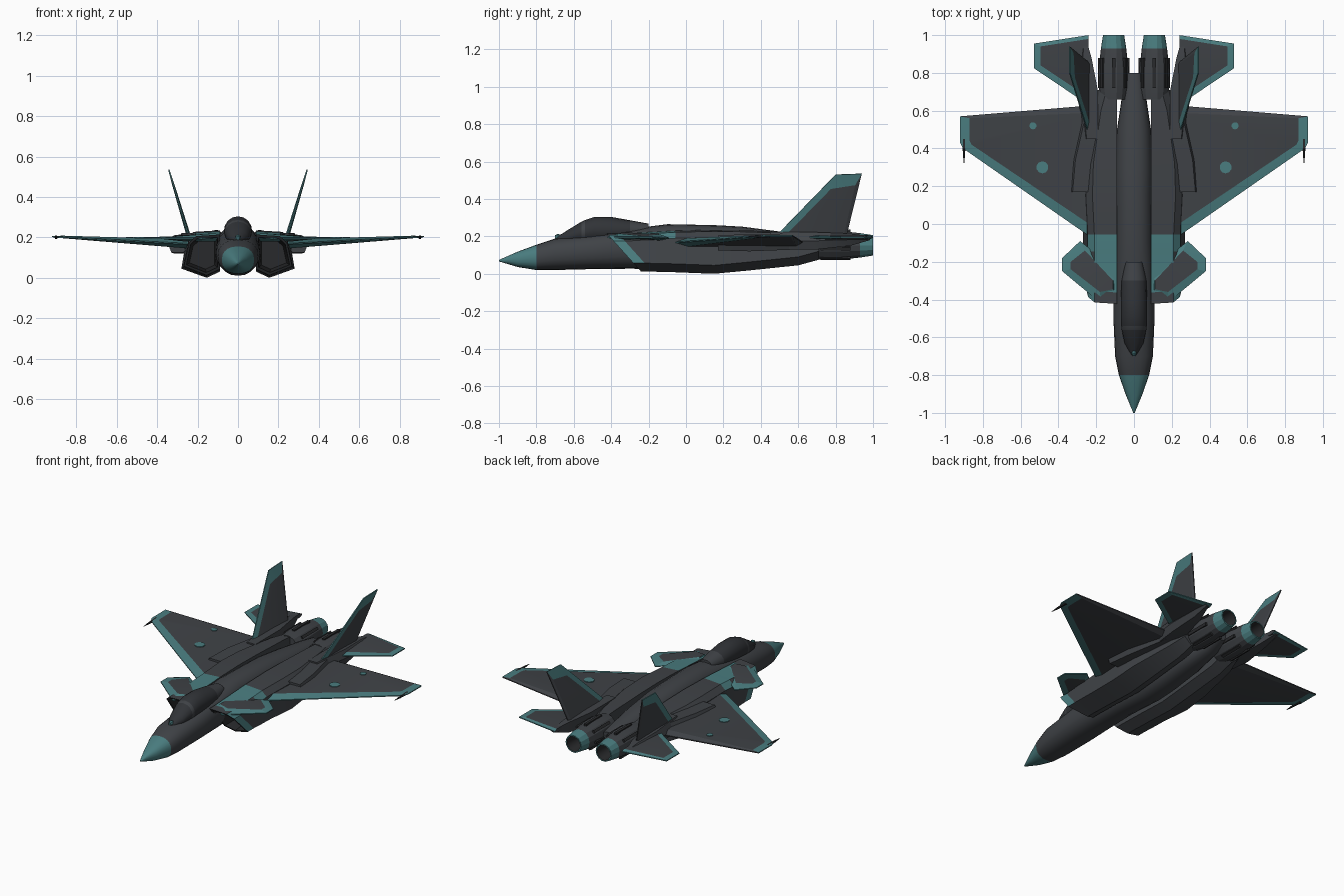
import bpy, bmesh
from math import sin, cos, pi, copysign
from mathutils import Vector, Matrix

default_cube = bpy.data.objects.get("Cube")
if default_cube:
    bpy.data.objects.remove(default_cube, do_unlink=True)


def make_material(name, colour):
    material = bpy.data.materials.new(name)
    material.use_nodes = True
    material.diffuse_color = (*colour, 1)
    shader = material.node_tree.nodes["Principled BSDF"]
    shader.inputs["Base Color"].default_value = (*colour, 1)
    shader.inputs["Roughness"].default_value = 0.7
    return material


GREY, TEAL, DARK, GLASS = range(4)
MATERIALS = [
    make_material("charcoal grey", (0.05, 0.055, 0.062)),
    make_material("muted teal", (0.068, 0.205, 0.215)),
    make_material("dark metal", (0.022, 0.023, 0.025)),
    make_material("canopy glass", (0.03, 0.033, 0.038)),
]


def finish(name, bm, rule=None, mirror=True, angle=35):
    """Turn a bmesh into an object, colour it by rule and mirror it."""
    bmesh.ops.recalc_face_normals(bm, faces=bm.faces)
    if rule:
        for face in bm.faces:
            face.material_index = rule(face.calc_center_median(), face.normal)
    mesh = bpy.data.meshes.new(name)
    bm.to_mesh(mesh)
    bm.free()
    for material in MATERIALS:
        mesh.materials.append(material)
    obj = bpy.data.objects.new(name, mesh)
    bpy.context.collection.objects.link(obj)
    bpy.ops.object.select_all(action="DESELECT")
    obj.select_set(True)
    bpy.context.view_layer.objects.active = obj
    bpy.ops.object.shade_smooth_by_angle(angle=angle * pi / 180)
    if mirror:
        obj.modifiers.new("Mirror", "MIRROR").use_mirror_merge = False
    return obj


def loft(name, rings, rule=None, mirror=True, caps=(True, True), angle=35):
    """Skin a row of equal-length point rings."""
    bm = bmesh.new()
    rows = [[bm.verts.new(p) for p in ring] for ring in rings]
    count = len(rows[0])
    for a, b in zip(rows, rows[1:]):
        for i in range(count):
            j = (i + 1) % count
            bm.faces.new((a[i], a[j], b[j], b[i]))
    for row, wanted in zip((rows[0], rows[-1]), caps):
        if wanted:
            bm.faces.new(row)
    return finish(name, bm, rule, mirror, angle)


def oval(y, half_width, bottom, top, x=0, sides=20, power=0.85):
    ring = []
    for k in range(sides):
        c, s = cos(2 * pi * k / sides), sin(2 * pi * k / sides)
        ring.append(Vector((
            x + half_width * copysign(abs(c) ** power, c), y,
            (top + bottom) / 2 + (top - bottom) / 2 * copysign(abs(s) ** power, s))))
    return ring


def panel(name, outer, inner, teal_edges, up=(0, 0, 1), edge=0.003):
    """Thin lens-shaped surface: a bevelled border round a thicker middle."""
    bm = bmesh.new()
    up = Vector(up).normalized()
    count = len(outer)
    sides = []
    for sign in (1, -1):
        rim = [bm.verts.new(Vector(p) + up * edge * sign) for p in outer]
        mid = [bm.verts.new(Vector(p[:3]) + up * p[3] * sign) for p in inner]
        bm.faces.new(mid)
        sides.append(rim)
        for i in range(count):
            j = (i + 1) % count
            face = bm.faces.new((rim[i], rim[j], mid[j], mid[i]))
            face.material_index = TEAL if i in teal_edges else GREY
    for i in range(count):
        j = (i + 1) % count
        face = bm.faces.new((sides[0][i], sides[0][j], sides[1][j], sides[1][i]))
        face.material_index = TEAL if i in teal_edges else GREY
    return finish(name, bm, angle=12)


# Central fuselage with painted nose cone: y, half width, bottom, top
fuselage = [
    (-1, 0.004, 0.066, 0.074), (-0.9, 0.045, 0.036, 0.118), (-0.8, 0.08, 0.02, 0.155),
    (-0.7, 0.1, 0.02, 0.188), (-0.5, 0.109, 0.025, 0.21), (-0.3, 0.108, 0.027, 0.24),
    (-0.1, 0.1, 0.025, 0.265), (0.15, 0.1, 0.01, 0.26), (0.3, 0.1, 0.02, 0.252),
    (0.5, 0.09, 0.045, 0.226), (0.7, 0.06, 0.08, 0.2), (0.8, 0.04, 0.13, 0.18)]
loft("fuselage", [oval(*s) for s in fuselage],
     lambda c, n: TEAL if c.y < -0.8 else GREY, mirror=False)

# Canopy with one frame arch
canopy = [
    (-0.7, 0.012, 0.16, 0.19), (-0.63, 0.05, 0.16, 0.235), (-0.56, 0.065, 0.16, 0.278),
    (-0.54, 0.068, 0.16, 0.287), (-0.49, 0.07, 0.16, 0.304), (-0.4, 0.07, 0.16, 0.304),
    (-0.3, 0.065, 0.18, 0.286), (-0.2, 0.045, 0.2, 0.268)]
loft("canopy", [oval(*s, sides=16, power=1) for s in canopy],
     lambda c, n: GREY if -0.56 < c.y < -0.54 or c.y > -0.28 else GLASS, mirror=False)
loft("sensor_ball", [oval(y, r, 0.19 - r, 0.2 + r, sides=8)
                     for y, r in ((-0.7, 0.006), (-0.685, 0.014), (-0.665, 0.006))],
     lambda c, n: TEAL, mirror=False)


# Engine ducts with slanted intakes
def duct_ring(y, wide, bottom, top, slant=0, shrink=1):
    profile = [(0.09, bottom + 0.03), (0.155, bottom), (wide, bottom + 0.045),
               (wide - 0.025, top - 0.04), (wide - 0.06, top - 0.008), (0.09, top)]
    mid = Vector((0.175, 0, (bottom + top) / 2))
    ring = []
    for x, z in profile:
        p = mid + (Vector((x, 0, z)) - mid) * shrink
        p.y = y + slant * (0.2 - p.z)
        ring.append(p)
    return ring


def duct_paint(c, n):
    if c.z > 0.19 and n.z > 0.5 and (-0.14 < c.y < -0.06 or -0.31 < c.y < -0.25):
        return TEAL
    if n.x > 0.6 and c.y < -0.27:
        return TEAL
    return GREY


lip = (0.268, 0.012, 0.214)
loft("engine_duct", [
    duct_ring(-0.41, *lip, slant=0.9, shrink=0.86), duct_ring(-0.41, *lip, slant=0.9),
    duct_ring(-0.35, *lip, slant=0.9), duct_ring(-0.145, 0.27, 0.01, 0.225),
    duct_ring(-0.055, 0.27, 0.008, 0.23), duct_ring(0.15, 0.28, 0, 0.235),
    duct_ring(0.32, 0.275, 0.016, 0.232), duct_ring(0.6, 0.235, 0.045, 0.222),
    duct_ring(0.71, 0.205, 0.075, 0.215)], duct_paint, caps=(False, True), angle=25)
loft("intake_throat", [
    duct_ring(-0.41, *lip, slant=0.9, shrink=0.86),
    duct_ring(-0.1, *lip, shrink=0.7)], lambda c, n: DARK, caps=(False, True))


# Wing root fairings and tail booms
def box_ring(y, x0, x1, z0, z1):
    return [Vector(p) for p in ((x0, y, z0), (x1 - 0.015, y, z0), (x1, y, (z0 + z1) / 2),
                                (x1 - 0.02, y, z1), (x0, y, z1))]


loft("wing_root_fairing", [
    box_ring(0.17, 0.2, 0.345, 0.125, 0.205), box_ring(0.34, 0.2, 0.33, 0.12, 0.212),
    box_ring(0.6, 0.2, 0.27, 0.13, 0.215)])
loft("tail_boom", [
    box_ring(0.45, 0.19, 0.27, 0.13, 0.222), box_ring(0.7, 0.19, 0.3, 0.13, 0.222),
    box_ring(0.88, 0.225, 0.29, 0.15, 0.215), box_ring(0.985, 0.255, 0.285, 0.18, 0.2)])

# Main wings
panel("wing",
      [(0.2, -0.09, 0.165), (0.905, 0.4, 0.202), (0.92, 0.43, 0.204),
       (0.92, 0.57, 0.204), (0.2, 0.63, 0.165)],
      [(0.2, -0.025, 0.165, 0.024), (0.86, 0.42, 0.202, 0.006), (0.87, 0.44, 0.202, 0.006),
       (0.872, 0.56, 0.202, 0.006), (0.2, 0.59, 0.165, 0.024)], (0, 1, 2))

# Round markings on the wing tops
for label, x, y, radius in (("large", 0.485, 0.3, 0.032), ("small", 0.535, 0.52, 0.019)):
    bm = bmesh.new()
    place = Matrix.Translation((x, y, 0.189 + (x - 0.2) * 0.029))
    bmesh.ops.create_cone(bm, cap_ends=True, segments=10, radius1=radius, radius2=radius,
                          depth=0.008, matrix=place)
    finish(label + "_wing_marking", bm, lambda c, n: TEAL)

# Wing tip probes
loft("wing_tip_probe", [oval(y, r, 0.2 - r, 0.2 + r, x=0.9, sides=6)
                        for y, r in ((0.32, 0.001), (0.37, 0.006), (0.45, 0.009))],
     lambda c, n: DARK)

# Foreplanes over the intakes
panel("foreplane",
      [(0.1, -0.36, 0.2), (0.175, -0.42, 0.195), (0.38, -0.25, 0.195),
       (0.38, -0.18, 0.195), (0.285, -0.09, 0.19), (0.1, -0.24, 0.2)],
      [(0.11, -0.345, 0.2, 0.02), (0.18, -0.36, 0.197, 0.018), (0.335, -0.24, 0.195, 0.008),
       (0.335, -0.2, 0.195, 0.008), (0.26, -0.14, 0.195, 0.016), (0.11, -0.3, 0.2, 0.02)],
      range(6))

# Horizontal tail
panel("tailplane",
      [(0.24, 0.63, 0.195), (0.53, 0.825, 0.195), (0.53, 0.955, 0.195), (0.24, 1, 0.195)],
      [(0.24, 0.67, 0.195, 0.012), (0.495, 0.84, 0.195, 0.005),
       (0.495, 0.94, 0.195, 0.005), (0.24, 0.98, 0.195, 0.012)], (0, 1, 2))


# Canted fins
def fin_point(y, z, *thickness):
    return (0.242 + (z - 0.2) * 0.3, y, z, *thickness)


panel("fin",
      [fin_point(0.45, 0.17), fin_point(0.8, 0.53),
       fin_point(0.94, 0.535), fin_point(0.85, 0.17)],
      [fin_point(0.495, 0.17, 0.011), fin_point(0.775, 0.455, 0.006),
       fin_point(0.905, 0.475, 0.005), fin_point(0.835, 0.17, 0.011)],
      (0, 1), up=(1, 0, -0.3))

# Exhaust nozzles with painted ends
nozzle = [(0.66, 0.07), (0.72, 0.078), (0.82, 0.079), (0.93, 0.067), (1, 0.056), (1, 0.048)]
loft("nozzle", [oval(y, r, 0.152 - r, 0.152 + r, x=0.108, sides=14, power=1)
                for y, r in nozzle],
     lambda c, n: TEAL if c.y > 0.94 else GREY, caps=(True, False), angle=20)
loft("nozzle_throat", [oval(y, r, 0.152 - r, 0.152 + r, x=0.108, sides=14, power=1)
                       for y, r in ((1, 0.048), (0.86, 0.04))],
     lambda c, n: DARK, caps=(False, True))

# Actuator ribs round each nozzle
bm = bmesh.new()
for k in range(7):
    turn = Matrix.Rotation(2 * pi * k / 7, 4, "Y")
    place = Matrix.Translation((0.108, 0.8, 0.152)) @ turn @ Matrix.Translation((0, 0, 0.076))
    bmesh.ops.create_cube(bm, size=1, matrix=place @ Matrix.Diagonal((0.018, 0.16, 0.016, 1)))
finish("nozzle_ribs", bm, lambda c, n: DARK)
